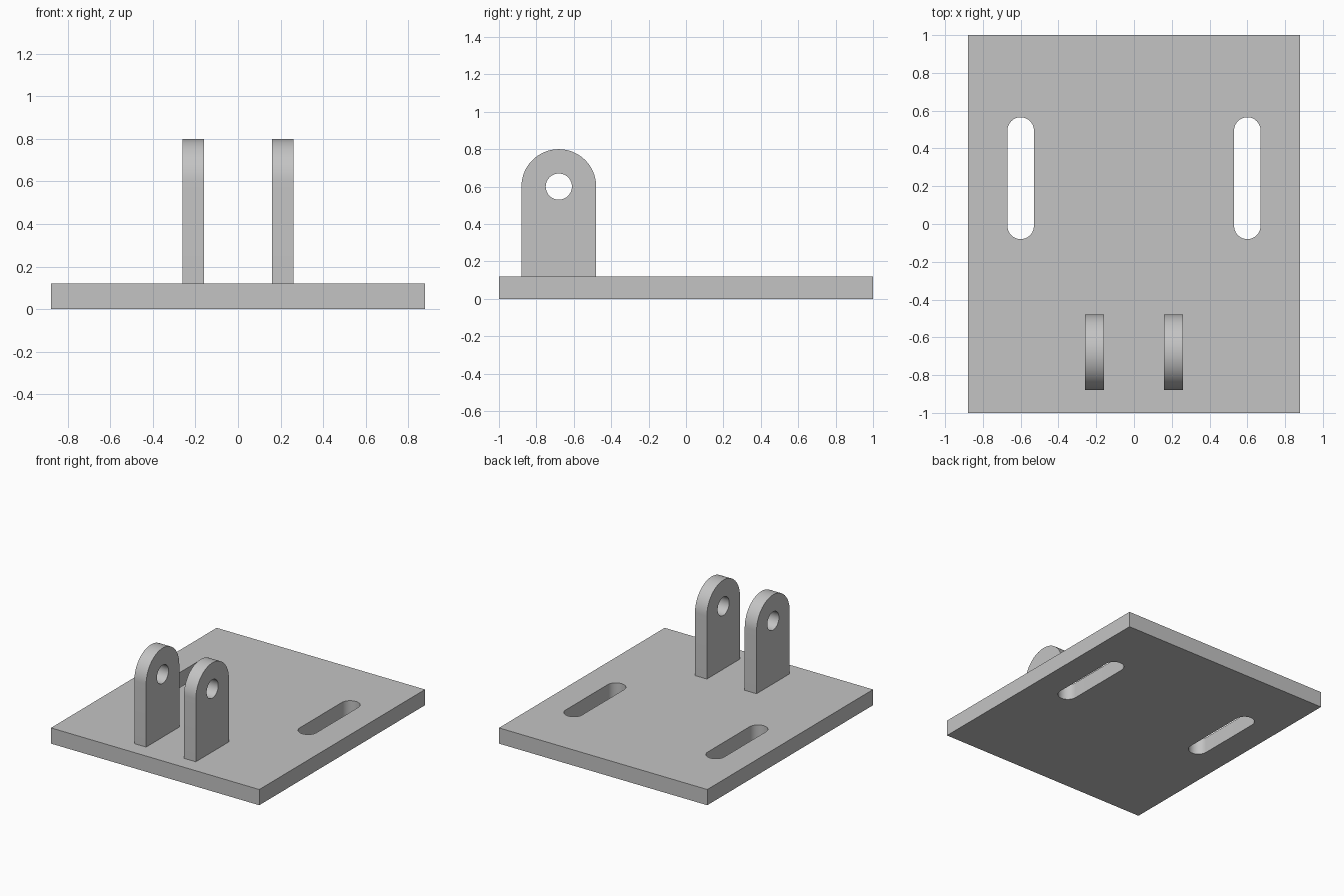
import bpy
import bmesh
from math import cos, sin, pi, radians
from mathutils import Matrix

default = bpy.data.objects.get("Cube")
if default:
    bpy.data.objects.remove(default, do_unlink=True)

grey = bpy.data.materials.new("plain grey")
grey.use_nodes = True
colour = (0.55, 0.55, 0.55, 1)
grey.diffuse_color = colour
grey.node_tree.nodes["Principled BSDF"].inputs["Base Color"].default_value = colour

# Stands a profile drawn in x, y up into the y, z plane, extruded along x
UPRIGHT = Matrix(((0, 0, 1, 0), (1, 0, 0, 0), (0, 1, 0, 0), (0, 0, 0, 1)))


def arc(cx, cy, r, start, end, steps=32):
    angles = [radians(start + (end - start) * i / steps) for i in range(steps + 1)]
    return [(cx + r * cos(a), cy + r * sin(a)) for a in angles]


def prism(name, outline, low, high, matrix=Matrix()):
    bm = bmesh.new()
    base = bm.faces.new([bm.verts.new((x, y, low)) for x, y in outline])
    top = bmesh.ops.extrude_face_region(bm, geom=[base])["geom"]
    verts = [v for v in top if isinstance(v, bmesh.types.BMVert)]
    bmesh.ops.translate(bm, verts=verts, vec=(0, 0, high - low))
    bmesh.ops.transform(bm, matrix=matrix, verts=bm.verts)
    bmesh.ops.recalc_face_normals(bm, faces=bm.faces)
    mesh = bpy.data.meshes.new(name)
    bm.to_mesh(mesh)
    bm.free()
    mesh.materials.append(grey)
    obj = bpy.data.objects.new(name, mesh)
    bpy.context.collection.objects.link(obj)
    return obj


def cut(target, cutter):
    cutter.hide_render = True
    mod = target.modifiers.new("cut", "BOOLEAN")
    mod.operation = "DIFFERENCE"
    mod.solver = "EXACT"
    mod.object = cutter
    bpy.context.view_layer.objects.active = target
    bpy.ops.object.modifier_apply(modifier=mod.name)
    bpy.data.objects.remove(cutter, do_unlink=True)


def smooth(obj):
    bpy.ops.object.select_all(action="DESELECT")
    obj.select_set(True)
    bpy.context.view_layer.objects.active = obj
    bpy.ops.object.shade_smooth_by_angle(angle=radians(30))


# Base plate with a long slot on each side
thickness = 0.12
plate = prism("base_plate", [(-0.88, -1), (0.88, -1), (0.88, 1), (-0.88, 1)], 0, thickness)
for x in (-0.6, 0.6):
    slot = arc(x, 0.495, 0.07, 0, 180) + arc(x, -0.01, 0.07, 180, 360)
    cut(plate, prism("slot_cutter", slot, -0.1, thickness + 0.1))
smooth(plate)

# Pair of upright lugs with round tops and pin holes
lug_y, pin_z, lug_r = -0.68, 0.6, 0.2
outline = [(lug_y - lug_r, thickness), (lug_y + lug_r, thickness)] + arc(lug_y, pin_z, lug_r, 0, 180)
hole = arc(lug_y, pin_z, 0.07, 0, 360, 48)[:-1]
for side, x in (("right", -0.21), ("left", 0.21)):
    lug = prism(side + "_lug", outline, x - 0.05, x + 0.05, UPRIGHT)
    cut(lug, prism("pin_hole_cutter", hole, x - 0.1, x + 0.1, UPRIGHT))
    smooth(lug)
